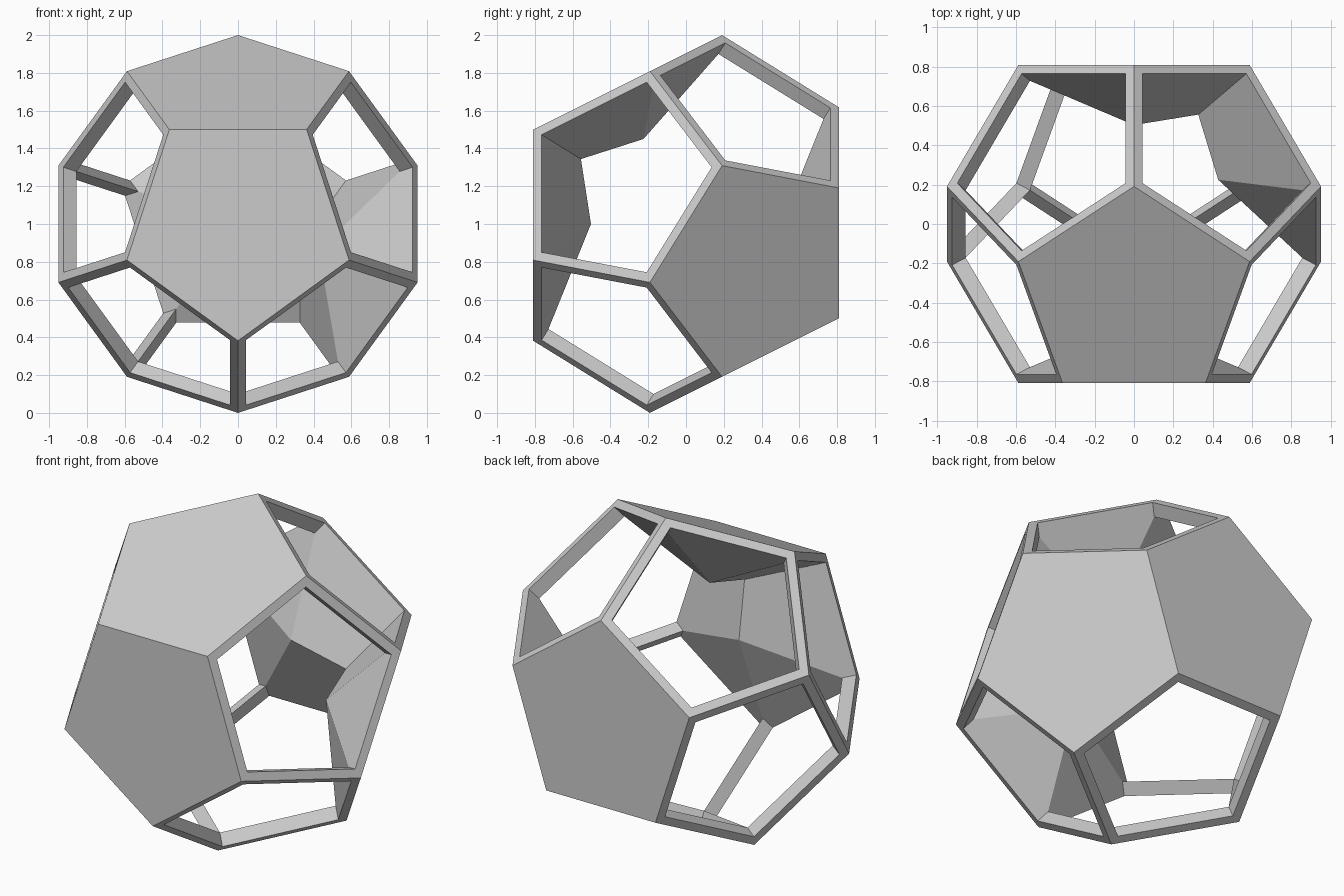
import bpy, bmesh, math
from mathutils import Vector

cube = bpy.data.objects.get("Cube")
if cube:
    bpy.data.objects.remove(cube, do_unlink=True)

GOLDEN = (1 + math.sqrt(5)) / 2
INSET = 0.9                       # opening size relative to its face


def polar(radius, degrees, y):
    a = math.radians(degrees)
    return Vector((radius * math.cos(a), y, radius * math.sin(a)))


# Dodecahedron corners: two rings and their opposites
inner_y, ring_y = -GOLDEN / 2, GOLDEN / 2 - 1
corners = []
for k in range(5):
    angle = -90 + 72 * k
    for p in (polar(1 / GOLDEN, angle, inner_y), polar(1, angle, -(1 - GOLDEN / 2))):
        corners += [p, -p]

# Face directions: front and back, plus a ring of five around each
front, back = Vector((0, -1, 0)), Vector((0, 1, 0))
ring = [polar(2, -54 + 72 * k, -1).normalized() for k in range(5)]
directions = [front, back] + ring + [-d for d in ring]
closed_dirs = [front, back, polar(2, 90, -1), polar(2, -18, 1)]


def face_loop(n):
    """The five corner indices of the face towards n, in order."""
    loop = sorted(range(len(corners)), key=lambda i: -corners[i].dot(n))[:5]
    u = corners[loop[0]] - n * corners[loop[0]].dot(n)
    w = n.cross(u)
    return sorted(loop, key=lambda i: math.atan2(corners[i].dot(w), corners[i].dot(u)))


loops = [face_loop(n) for n in directions]
centres = [sum((corners[i] for i in lp), Vector()) / 5 for lp in loops]
closed = {f for f, n in enumerate(directions)
          if any(n.dot(c.normalized()) > 0.99 for c in closed_dirs)}


def faces_with(*ids):
    return [f for f, lp in enumerate(loops) if all(i in lp for i in ids)]


def wall_end(f, neighbour, i):
    """Inner end of an opening wall at corner i."""
    p = corners[i] * INSET
    third = [g for g in faces_with(i) if g not in (f, neighbour)][0]
    if neighbour in closed and third in closed:
        # Two closed panels meet here: the wall runs on to their middle plane
        j = [k for k in loops[third] if k in loops[neighbour] and k != i][0]
        edge = corners[i] - corners[j]
        p = p - centres[f] * (p.dot(edge) / centres[f].dot(edge))
    return p


bm = bmesh.new()


def add_face(points):
    bm.faces.new([bm.verts.new(p) for p in points])


for f, loop in enumerate(loops):
    # Closed panels
    if f in closed:
        add_face([corners[i] for i in loop])
        continue
    c = centres[f]
    for a, b in zip(loop, loop[1:] + loop[:1]):
        neighbour = [g for g in faces_with(a, b) if g != f][0]
        in_a, in_b = (c.lerp(corners[i], INSET) for i in (a, b))
        # Flat rim around the opening
        add_face([corners[a], corners[b], in_b, in_a])
        # Wall square to the opening, reaching a peak behind closed panels
        wall = [in_a, in_b, wall_end(f, neighbour, b)]
        if neighbour in closed:
            n, m = directions[f], centres[neighbour]
            apothem = (c - (corners[a] + corners[b]) / 2).length
            wall.append(m * (INSET * apothem / (m - n * m.dot(n)).length))
        wall.append(wall_end(f, neighbour, a))
        add_face(wall)

bmesh.ops.remove_doubles(bm, verts=bm.verts, dist=0.0005)
bmesh.ops.recalc_face_normals(bm, faces=bm.faces)
bmesh.ops.translate(bm, verts=bm.verts, vec=(0, 0, 1))

mesh = bpy.data.meshes.new("dodecahedron_frame")
bm.to_mesh(mesh)
bm.free()

# Plain grey
grey = bpy.data.materials.new("light_grey")
grey.use_nodes = True
colour = (0.6, 0.6, 0.6, 1)
grey.diffuse_color = colour
grey.node_tree.nodes["Principled BSDF"].inputs["Base Color"].default_value = colour
mesh.materials.append(grey)

frame = bpy.data.objects.new("dodecahedron_frame", mesh)
bpy.context.scene.collection.objects.link(frame)
